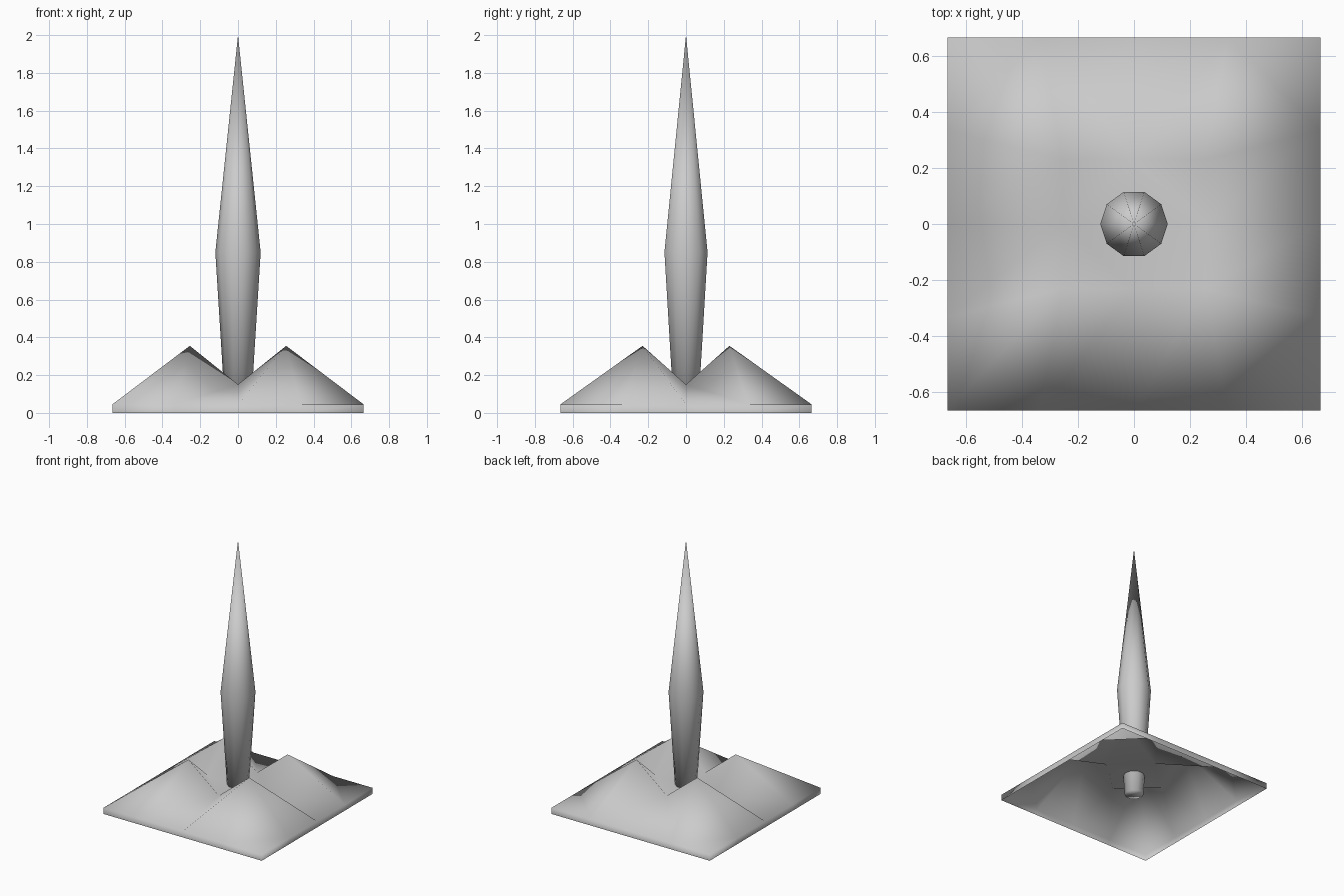
import bpy, bmesh, math

if "Cube" in bpy.data.objects:
    bpy.data.objects.remove(bpy.data.objects["Cube"])


def finish(bm, name):
    bmesh.ops.recalc_face_normals(bm, faces=bm.faces)
    for f in bm.faces:
        f.smooth = True
    mesh = bpy.data.meshes.new(name)
    bm.to_mesh(mesh)
    bm.free()
    obj = bpy.data.objects.new(name, mesh)
    bpy.context.collection.objects.link(obj)
    return obj


# Spike: ten-sided tapered shaft ending in a point
def build_spike(sides=10):
    bm = bmesh.new()
    rings = []
    for r, z in [(0.067, 0.0), (0.12, 0.85)]:
        rings.append([bm.verts.new((r * math.cos(math.tau * i / sides),
                                    r * math.sin(math.tau * i / sides), z))
                      for i in range(sides)])
    tip = bm.verts.new((0, 0, 2.0))
    low, mid = rings
    bm.faces.new(low[::-1])
    for i in range(sides):
        j = (i + 1) % sides
        bm.faces.new((low[i], low[j], mid[j], mid[i]))
        bm.faces.new((mid[i], mid[j], tip))
    return finish(bm, "spike")


# Ground mound: open 4 x 4 sheet with four peaks, a low centre cross and a thin rim
def build_mound():
    half, rim_z, peak_z, low_z = 0.665, 0.045, 0.355, 0.15
    bm = bmesh.new()
    grid = {}
    for i in range(5):
        for j in range(5):
            u, v = i - 2, j - 2
            if max(abs(u), abs(v)) == 2:
                co = (u * half / 2, v * half / 2, rim_z)
            else:
                co = (u * 0.255, v * 0.23, peak_z if u and v else low_z)
            grid[i, j] = bm.verts.new(co)

    # each cell is folded along one diagonal
    falling = {(1, 1), (2, 2), (1, 3), (3, 3)}
    for i in range(4):
        for j in range(4):
            a, b = grid[i, j], grid[i + 1, j]
            c, d = grid[i + 1, j + 1], grid[i, j + 1]
            if (i, j) in falling:
                bm.faces.new((a, b, d))
                bm.faces.new((b, c, d))
            else:
                bm.faces.new((a, b, c))
                bm.faces.new((a, c, d))

    # rim wall down to the ground
    border = [e for e in bm.edges if e.is_boundary]
    ext = bmesh.ops.extrude_edge_only(bm, edges=border)
    for v in ext["geom"]:
        if isinstance(v, bmesh.types.BMVert):
            v.co.z = 0
    return finish(bm, "ground_mound")


build_spike()
build_mound()
